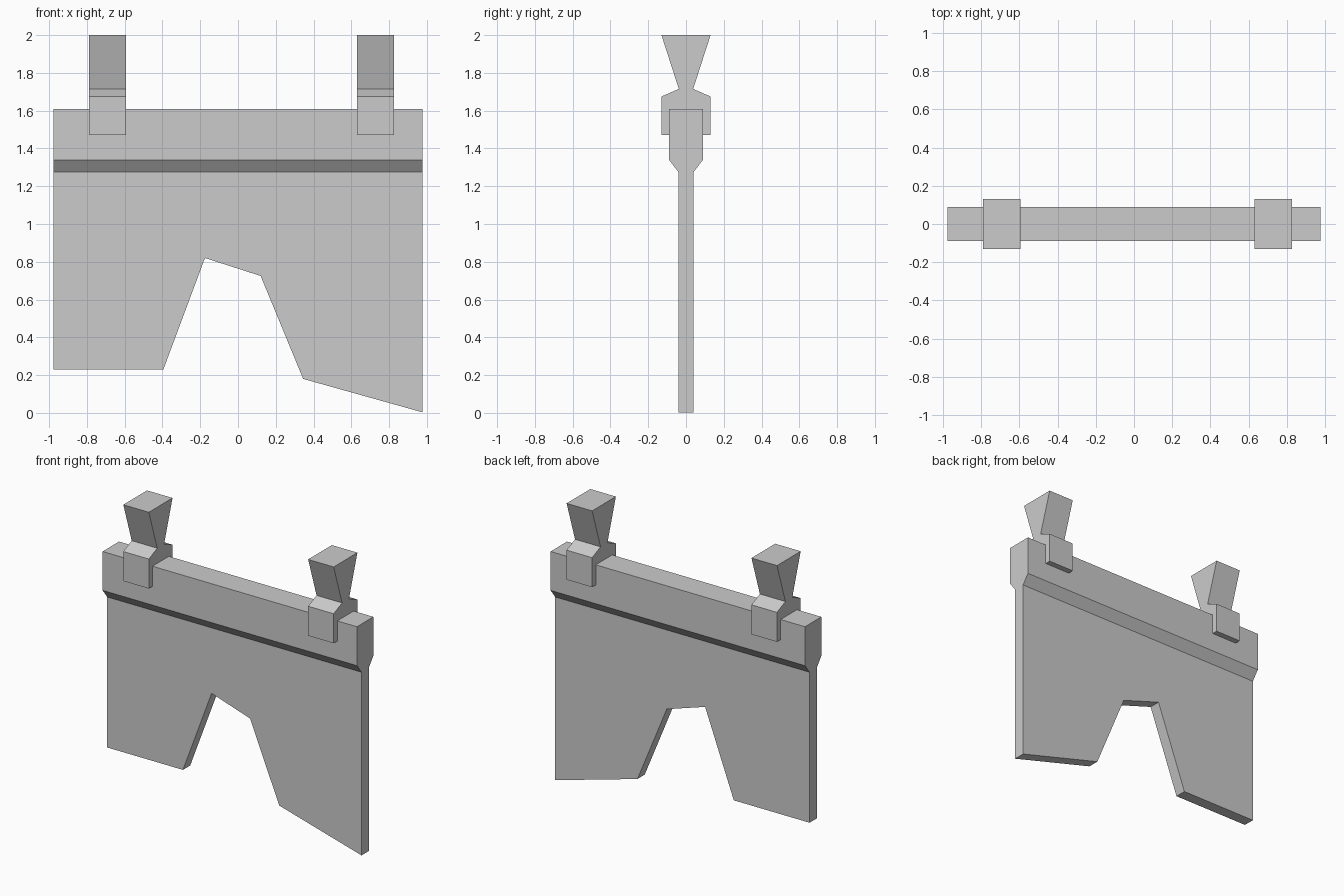
import bpy, bmesh
from mathutils import Vector

if "Cube" in bpy.data.objects:
    bpy.data.objects.remove(bpy.data.objects["Cube"])


def prism(name, points, start, step):
    """Extrude a closed profile (list of 3D points) by the vector step."""
    bm = bmesh.new()
    face = bm.faces.new([bm.verts.new(Vector(p) + Vector(start)) for p in points])
    ext = bmesh.ops.extrude_face_region(bm, geom=[face])
    moved = [g for g in ext["geom"] if isinstance(g, bmesh.types.BMVert)]
    bmesh.ops.translate(bm, verts=moved, vec=step)
    bmesh.ops.recalc_face_normals(bm, faces=bm.faces)
    mesh = bpy.data.meshes.new(name)
    bm.to_mesh(mesh)
    bm.free()
    obj = bpy.data.objects.new(name, mesh)
    bpy.context.collection.objects.link(obj)
    return obj


def mirrored(half):
    """Symmetric side profile in the YZ plane from (half width, z) pairs."""
    return [(0, y, z) for y, z in half] + [(0, -y, z) for y, z in reversed(half)]


# Hanging panel: side profile with thick top band, run along x
panel = prism("hanging_panel",
              mirrored([(0.04, -0.1), (0.04, 1.275), (0.09, 1.34), (0.09, 1.61)]),
              (-0.977, 0, 0), (1.954, 0, 0))

# Ragged lower edge and notch cut out of the panel
edge = [(-1.2, 0.23), (-0.395, 0.23), (-0.175, 0.82), (0.12, 0.725),
        (0.345, 0.18), (0.977, 0.003), (1.2, -0.06), (1.2, -0.4), (-1.2, -0.4)]
cutter = prism("lower_edge_cutter", [(x, 0, z) for x, z in edge],
               (0, -0.3, 0), (0, 0.6, 0))
cutter.hide_render = True
mod = panel.modifiers.new("lower_edge", "BOOLEAN")
mod.operation = "DIFFERENCE"
mod.solver = "EXACT"
mod.object = cutter
bpy.context.view_layer.objects.active = panel
bpy.ops.object.modifier_apply(modifier=mod.name)
bpy.data.objects.remove(cutter)

# Two hanger clips: shouldered saddle with a flared post
clip_half = [(0.13, 1.47), (0.13, 1.675), (0.038, 1.715), (0.13, 2.0)]
for side, x in (("left", -0.79), ("right", 0.63)):
    prism(side + "_hanger_clip", mirrored(clip_half), (x, 0, 0), (0.196, 0, 0))
